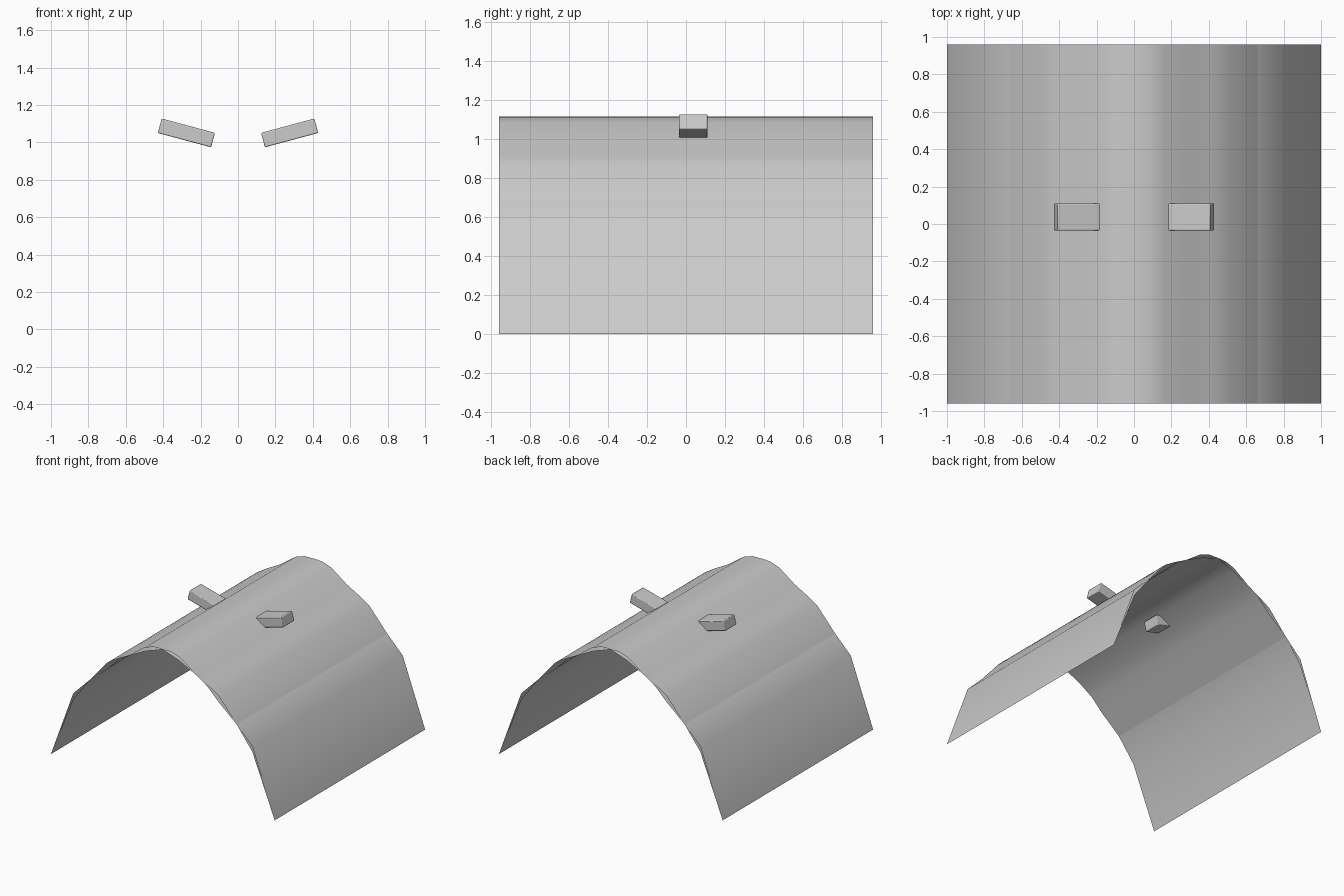
import bpy, bmesh, math

if "Cube" in bpy.data.objects:
    bpy.data.objects.remove(bpy.data.objects["Cube"])


def arch_sheet(name, half, rows):
    """Open arched sheet: half profile (x, z) from foot to ridge, mirrored and swept along y."""
    prof = half + [(-x, z) for x, z in reversed(half[:-1])]
    bm = bmesh.new()
    grid = [[bm.verts.new((x, y, z)) for x, z in prof] for y in rows]
    for a, b in zip(grid, grid[1:]):
        for i in range(len(prof) - 1):
            bm.faces.new((a[i], b[i], b[i + 1], a[i + 1]))
    bmesh.ops.recalc_face_normals(bm, faces=bm.faces)
    bm.normal_update()
    if sum(f.normal.z for f in bm.faces) < 0:
        bmesh.ops.reverse_faces(bm, faces=bm.faces)
    me = bpy.data.meshes.new(name)
    bm.to_mesh(me)
    bm.free()
    for p in me.polygons:
        p.use_smooth = True
    ob = bpy.data.objects.new(name, me)
    bpy.context.collection.objects.link(ob)
    return ob


rows = [-0.96, -0.84, -0.45, 0, 0.45, 0.84, 0.96]

# Two nearly coincident layers of the arched canopy, crossing each other
arch_sheet("canopy_outer", [(1, 0), (0.8, 0.5), (0.66, 0.685), (0.5, 0.87), (0.42, 0.92),
                            (0.3, 0.985), (0.16, 1.085), (0.08, 1.112), (0, 1.115)], rows)
arch_sheet("canopy_inner", [(1, 0), (0.8, 0.545), (0.66, 0.685), (0.5, 0.82), (0.4, 0.92),
                            (0.3, 0.985), (0.15, 1.06), (0, 1.112)], rows)

# Tilted pegs piercing the canopy on both sides of the ridge
for side, label in ((-1, "left"), (1, "right")):
    bpy.ops.mesh.primitive_cube_add(size=1, location=(side * 0.276, 0.037, 1.051))
    peg = bpy.context.object
    peg.name = "peg_" + label
    peg.scale = (0.295, 0.145, 0.08)
    peg.rotation_euler = (0, -side * math.radians(15), 0)
    bpy.ops.object.transform_apply(location=False, rotation=False, scale=True)
    bev = peg.modifiers.new("soft_edges", 'BEVEL')
    bev.width = 0.006
    bev.segments = 2
    bpy.ops.object.shade_smooth_by_angle(angle=math.radians(35))
